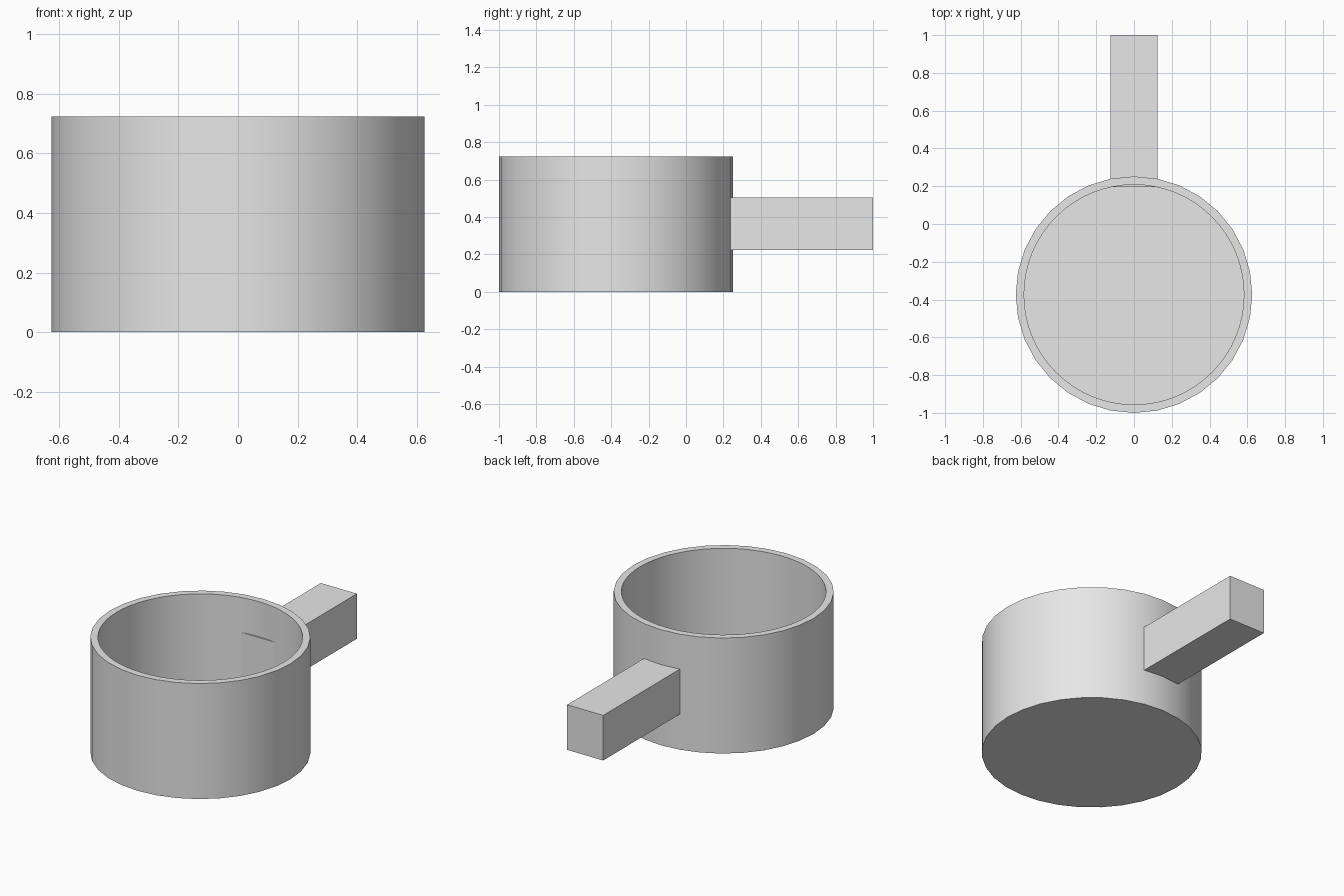
import bpy
import math

cube = bpy.data.objects.get("Cube")
if cube:
    bpy.data.objects.remove(cube, do_unlink=True)

# Overall sizes
HEIGHT = 0.725
RADIUS = 0.626
WALL = 0.044
CENTRE_Y = RADIUS - 1

grey = bpy.data.materials.new("light grey")
grey.use_nodes = True
grey.diffuse_color = (0.8, 0.8, 0.8, 1)
grey.node_tree.nodes["Principled BSDF"].inputs["Base Color"].default_value = (0.8, 0.8, 0.8, 1)


def cylinder(name, radius, bottom, top, sides):
    bpy.ops.mesh.primitive_cylinder_add(
        vertices=sides, radius=radius, depth=top - bottom,
        location=(0, CENTRE_Y, (bottom + top) / 2))
    obj = bpy.context.object
    obj.name = name
    obj.data.materials.append(grey)
    return obj


def box(name, low, high):
    bpy.ops.mesh.primitive_cube_add(
        size=1, location=[(a + b) / 2 for a, b in zip(low, high)])
    obj = bpy.context.object
    obj.name = name
    obj.scale = [b - a for a, b in zip(low, high)]
    bpy.ops.object.transform_apply(location=False, rotation=False, scale=True)
    obj.data.materials.append(grey)
    return obj


# Hollow cup: a faceted outside with a finer round cavity
cavity = cylinder("cavity_cutter", RADIUS - WALL, WALL, HEIGHT + 0.2, 64)
cavity.hide_render = True
cup = cylinder("cup", RADIUS, 0, HEIGHT, 32)
hollow = cup.modifiers.new("hollow", "BOOLEAN")
hollow.operation = "DIFFERENCE"
hollow.solver = "EXACT"
hollow.object = cavity
bpy.ops.object.modifier_apply(modifier=hollow.name)
bpy.data.objects.remove(cavity, do_unlink=True)
bpy.ops.object.shade_smooth_by_angle(angle=math.radians(30))

# Square handle, running through the back wall
box("handle", (-0.125, 0.197, 0.223), (0.125, 1, 0.506))
